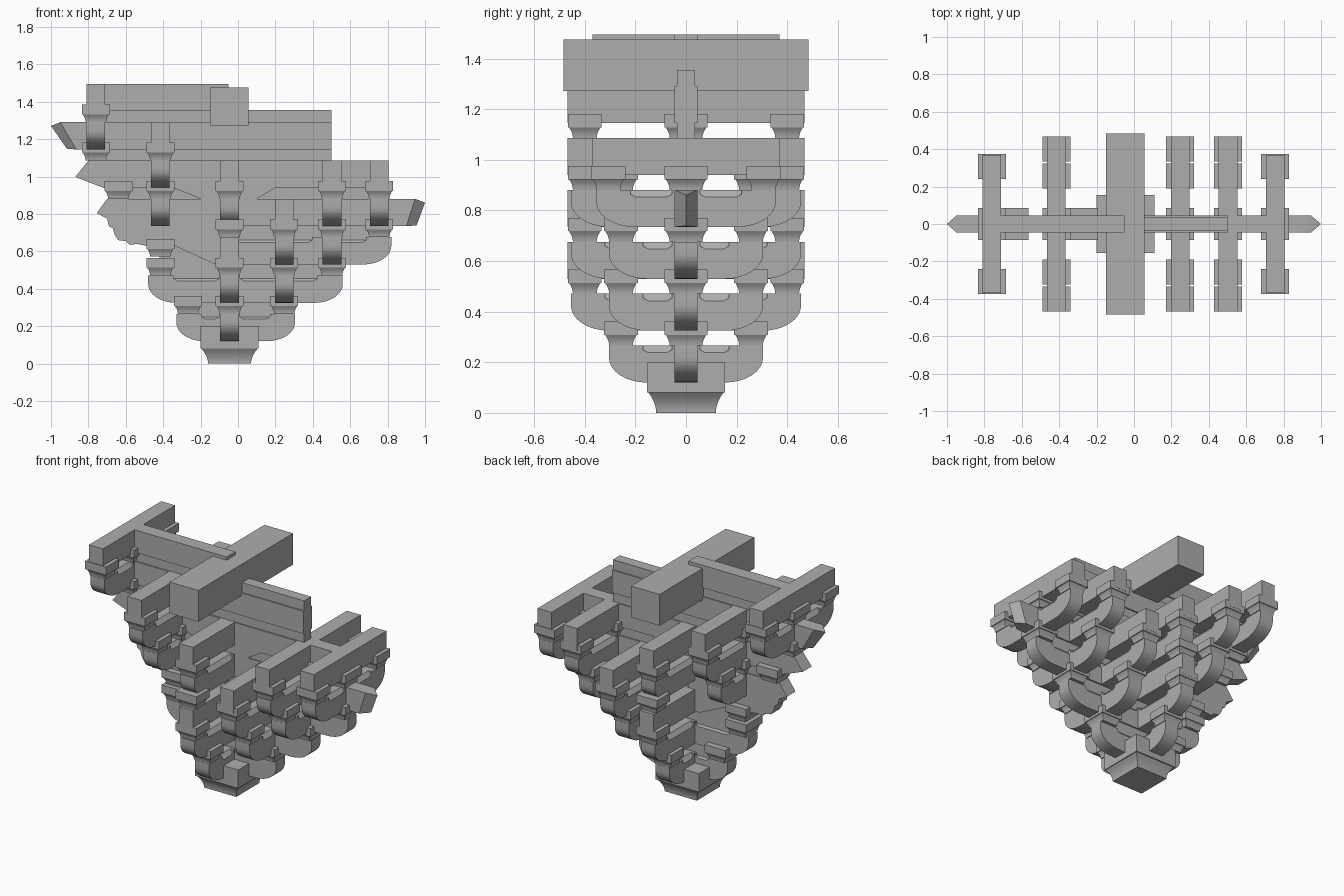
import bpy, bmesh, math

if "Cube" in bpy.data.objects:
    bpy.data.objects.remove(bpy.data.objects["Cube"])

grey = bpy.data.materials.new("plain_grey")
grey.use_nodes = True
tone = (0.42, 0.42, 0.42, 1)
grey.diffuse_color = tone
grey.node_tree.nodes["Principled BSDF"].inputs["Base Color"].default_value = tone

STEP, DEEP = 0.205, 0.146          # layer spacing and timber height
BASE = 0.12                        # underside of the first layer
HALF_X, HALF_Y = 0.045, 0.05       # half thickness of lengthwise / cross timbers
CENTRE = -0.045


def level(n):
    return BASE + STEP * n


def finish(name, bm):
    bmesh.ops.recalc_face_normals(bm, faces=bm.faces)
    mesh = bpy.data.meshes.new(name)
    bm.to_mesh(mesh)
    bm.free()
    mesh.materials.append(grey)
    ob = bpy.data.objects.new(name, mesh)
    bpy.context.collection.objects.link(ob)
    bpy.ops.object.select_all(action='DESELECT')
    ob.select_set(True)
    bpy.context.view_layer.objects.active = ob
    bpy.ops.object.shade_smooth_by_angle(angle=math.radians(35))
    return ob


def prism(name, points, half, axis='x', offset=0):
    """Extrude a (length, height) outline sideways."""
    bm = bmesh.new()
    sides = []
    for s in (offset - half, offset + half):
        sides.append([bm.verts.new((u, s, z) if axis == 'x' else (s, u, z)) for u, z in points])
    bm.faces.new(sides[0])
    bm.faces.new(sides[1])
    n = len(points)
    for i in range(n):
        j = (i + 1) % n
        bm.faces.new((sides[0][i], sides[0][j], sides[1][j], sides[1][i]))
    return finish(name, bm)


def rings(name, x, y, profile):
    """Stack rectangles given as (half x, half y, z)."""
    bm = bmesh.new()
    loops = [[bm.verts.new((x + a * hx, y + b * hy, z))
              for a, b in ((-1, -1), (1, -1), (1, 1), (-1, 1))] for hx, hy, z in profile]
    bm.faces.new(loops[0])
    bm.faces.new(loops[-1])
    for lo, hi in zip(loops, loops[1:]):
        for i in range(4):
            j = (i + 1) % 4
            bm.faces.new((lo[i], lo[j], hi[j], hi[i]))
    return finish(name, bm)


def box(name, x0, x1, hy, z0, z1):
    return rings(name, (x0 + x1) / 2, 0, [((x1 - x0) / 2, hy, z) for z in (z0, z1)])


def cup_block(x, y, z, hx=0.075, hy=0.067):
    """Small bearing block with a concave waist."""
    waist = [(hx - 0.02 * math.cos(t), hy - 0.02 * math.cos(t), z + 0.042 * math.sin(t))
             for t in (0, 0.4, 0.8, 1.2, math.pi / 2)]
    waist = [(hx - 0.02 + 0.015 * (k / 4) ** 2, hy - 0.02 + 0.015 * (k / 4) ** 2, z + 0.042 * k / 4)
             for k in range(5)]
    rings("bearing_block", x, y, waist + [(hx, hy, z + 0.042), (hx, hy, z + 0.095)])


def curve_end(end, z, sign):
    """Rounded lower corner, from the tip down to the underside."""
    return [(end - sign * 0.15 * (1 - math.cos(t)), z + 0.1 - 0.1 * math.sin(t))
            for t in [math.pi / 2 * k / 8 for k in range(9)]]


def dip(a, b, top):
    """Dished stretch along the upper edge, running from a to b."""
    d = math.copysign(0.02, b - a)
    low = top - 0.028
    return [(a, top), (a, low + 0.012), (a + d, low), (b - d, low), (b, low + 0.012), (b, top)]


def bracket_arm(name, left, right, z, axis, offset=0, middle=0.0, seat=0.135):
    top = z + DEEP
    half = HALF_X if axis == 'x' else HALF_Y
    pts = [(left, top)] + curve_end(left, z, -1) + curve_end(right, z, 1)[::-1] + [(right, top)]
    spans = [(right - seat, middle + 0.055), (middle - 0.055, left + seat)]
    for a, b in spans:
        pts += dip(a, b, top)
    prism(name, pts, half, axis, offset)
    # tapered ridge along each dished stretch
    for a, b in spans:
        c, h = (a + b) / 2, abs(a - b) / 2
        size = [(h, half, top - 0.028), (h, half * 0.55, top)]
        if axis == 'x':
            rings("arm_ridge", c, offset, size)
        else:
            rings("arm_ridge", offset, c, [(w, l, zz) for l, w, zz in size])


def cross_arm(x, n, half, seat_y):
    z = level(n)
    bracket_arm("cross_arm", -half, half, z, 'y', x)
    for y in (-seat_y, seat_y):
        cup_block(x, y, z + DEEP)


def cross_beam(x, n, half):
    rings("cross_beam", x, 0, [(HALF_Y, half, level(n)), (HALF_Y, half, level(n) + DEEP)])


def nose(sign, x_top, x_low, z, tip_top, tip_low):
    """Beak tapering to a vertical edge."""
    bm = bmesh.new()
    top = z + DEEP
    root = [bm.verts.new((sign * (x_low - 0.1), y, h)) for y, h in
            ((-HALF_X, z), (HALF_X, z), (HALF_X, top), (-HALF_X, top))]
    rim = [bm.verts.new((sign * u, y, h)) for u, y, h in
           ((x_low, -HALF_X, z), (x_low, HALF_X, z), (x_top, HALF_X, top), (x_top, -HALF_X, top))]
    low = bm.verts.new((sign * tip_low, 0, z + 0.004))
    high = bm.verts.new((sign * tip_top, 0, top - 0.02))
    bm.faces.new(root)
    for i in range(4):
        j = (i + 1) % 4
        bm.faces.new((root[i], root[j], rim[j], rim[i]))
    bm.faces.new((rim[0], rim[1], low))
    bm.faces.new((rim[1], rim[2], high, low))
    bm.faces.new((rim[2], rim[3], high))
    bm.faces.new((rim[3], rim[0], low, high))
    finish("beam_nose", bm)


# Base block with a concave foot
foot = [(0.115 + 0.035 * (k / 6) ** 2, 0.118 + 0.03 * (k / 6) ** 2, 0.08 * k / 6) for k in range(7)]
rings("base_block", CENTRE, 0, foot + [(0.155, 0.155, 0.08), (0.155, 0.155, 0.2)])

# Lengthwise bracket arms
bracket_arm("lower_arm", -0.33, 0.305, level(0), 'x', middle=CENTRE)
bracket_arm("second_arm", -0.48, 0.56, level(1), 'x', middle=CENTRE)
bracket_arm("third_arm", -0.2, 0.82, level(2), 'x', middle=0.45)

# Lengthwise beams, with carved tails on the left end
z3, z4, z5, z6 = level(3), level(4), level(5), level(6)
prism("leaf_tail", [(CENTRE, z3 + DEEP), (-0.70, z3 + DEEP), (-0.755, 0.805), (-0.70, 0.775),
                    (-0.69, 0.735), (-0.67, 0.725), (-0.66, 0.69), (-0.64, 0.66), (-0.60, 0.655),
                    (-0.58, 0.635), (-0.54, 0.64), (-0.49, 0.63), (-0.34, 0.63), (-0.13, 0.535),
                    (CENTRE, 0.53)], HALF_X)
prism("pointed_tail", [(0.8, z4 + DEEP), (-0.8, z4 + DEEP), (-0.87, 0.998), (-0.715, 0.938),
                       (-0.34, 0.938), (-0.2, 0.881), (0.1, 0.881), (0.2, z4), (0.8, z4)], HALF_X)
box("fourth_beam", CENTRE, 0.83, HALF_X, z3, z3 + DEEP)
nose(1, 0.947, 0.90, z3, 1.0, 0.955)
box("sixth_beam", -0.78, 0.5, HALF_X, z5, z5 + DEEP)
nose(-1, 0.95, 0.865, z5, 1.0, 0.915)
box("top_beam", -0.8, -0.05, HALF_X, z6, z6 + DEEP)

# Thin fillers between the lengthwise layers
for n, x0, x1 in ((0, -0.27, 0.25), (1, -0.42, 0.5), (2, -0.1, 0.755),
                  (3, -0.64, 0.8), (4, -0.76, 0.5), (5, -0.76, 0.5)):
    box("filler_strip", x0, x1, 0.036, level(n) + 0.12, level(n + 1) + 0.005)
box("wedge", -0.42, -0.1, 0.036, level(1) + 0.13, 0.64)

# Bearing blocks on the centre line
for x, z in ((-0.267, level(0) + DEEP), (0.247, level(0) + DEEP), (-0.415, level(1) + DEEP),
             (0.503, level(1) + DEEP), (0.755, level(2) + DEEP), (-0.415, 0.572),
             (-0.64, z3 + DEEP), (0.755, z3 + DEEP), (0.503, z3 + DEEP), (-0.415, z3 + DEEP),
             (-0.415, z4 + DEEP), (-0.76, z4 + DEEP), (-0.76, z5 + DEEP)):
    cup_block(x, 0, z, 0.075, 0.085)

# Cross arms: a short one below a long one, then a straight beam
for x, n in ((CENTRE, 0), (0.247, 1), (0.503, 2), (-0.415, 3)):
    cross_arm(x, n, 0.305, 0.257)
    cross_arm(x, n + 1, 0.455, 0.4)
    cross_beam(x, n + 2, 0.468)

# Outer cross arms of middle length
for x, n in ((0.755, 3), (-0.76, 5)):
    cross_arm(x, n, 0.355, 0.307)
    cross_beam(x, n + 1, 0.37)

# Upper cross arm over the base
for y in (-0.4, 0.4):
    cup_block(CENTRE, y, level(2) + DEEP)
cross_arm(CENTRE, 3, 0.455, 0.4)
cross_beam(CENTRE, 4, 0.468)

# Heavy beam across the top
box("roof_beam", -0.15, 0.055, 0.485, 1.272, 1.475)
